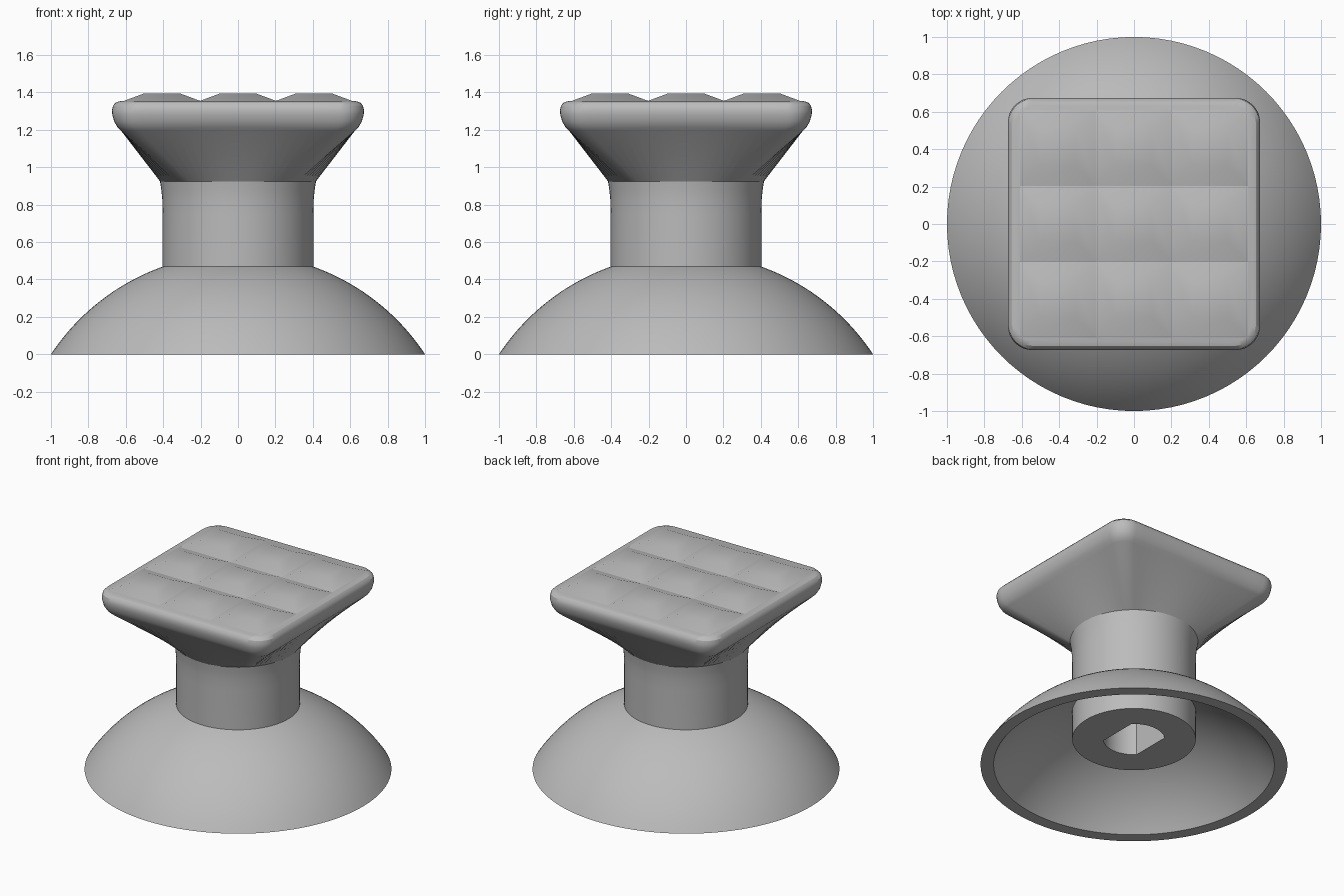
import bpy, bmesh, math

cube = bpy.data.objects.get("Cube")
if cube:
    bpy.data.objects.remove(cube, do_unlink=True)

grey = bpy.data.materials.new("mid_grey")
grey.use_nodes = True
COLOUR = (0.5, 0.5, 0.5, 1)
grey.diffuse_color = COLOUR
grey.node_tree.nodes["Principled BSDF"].inputs["Base Color"].default_value = COLOUR


def make_object(name, bm, angle=30):
    bmesh.ops.remove_doubles(bm, verts=bm.verts, dist=0.0001)
    bmesh.ops.recalc_face_normals(bm, faces=bm.faces)
    mesh = bpy.data.meshes.new(name)
    bm.to_mesh(mesh)
    bm.free()
    mesh.materials.append(grey)
    obj = bpy.data.objects.new(name, mesh)
    bpy.context.collection.objects.link(obj)
    smooth(obj, angle)
    return obj


def smooth(obj, angle=30):
    bpy.ops.object.select_all(action='DESELECT')
    obj.select_set(True)
    bpy.context.view_layer.objects.active = obj
    bpy.ops.object.shade_smooth_by_angle(angle=math.radians(angle))


def loft(name, rings, closed=False):
    """Skin a list of point rings; cap the ends or join the last to the first."""
    bm = bmesh.new()
    loops = [[bm.verts.new(p) for p in ring] for ring in rings]
    pairs = list(zip(loops, loops[1:]))
    if closed:
        pairs.append((loops[-1], loops[0]))
    else:
        bm.faces.new(loops[0])
        bm.faces.new(loops[-1])
    for a, b in pairs:
        for i in range(len(a)):
            j = (i + 1) % len(a)
            bm.faces.new((a[i], a[j], b[j], b[i]))
    return make_object(name, bm)


def circle(r, z, n=96):
    return [(r * math.cos(math.tau * i / n), r * math.sin(math.tau * i / n), z)
            for i in range(n)]


def rounded_square(half, radius, z, side=16, corner=8):
    points = []
    flat = half - radius
    for quarter in range(4):
        turn = quarter * math.pi / 2
        quad = [(half, -flat + 2 * flat * i / side) for i in range(side)]
        for i in range(corner):
            a = math.pi / 2 * i / corner
            quad.append((flat + radius * math.cos(a), flat + radius * math.sin(a)))
        c, s = math.cos(turn), math.sin(turn)
        points += [(x * c - y * s, x * s + y * c, z) for x, y in quad]
    return points


# Suction cup: a thick spherical shell
CENTRE = -0.66


def sphere_arc(rim, inner, steps=20):
    big = math.hypot(rim, CENTRE)
    start, end = math.asin(rim / big), math.asin(inner / big)
    angles = [start + (end - start) * i / steps for i in range(steps + 1)]
    return [(big * math.sin(a), CENTRE + big * math.cos(a)) for a in angles]


shell = sphere_arc(1, 0.39) + sphere_arc(0.915, 0.39)[::-1]
loft("suction_cup", [circle(r, z) for r, z in shell], closed=True)

# Neck with a slight flare at the top
neck_profile = [(0.403, 0.19), (0.403, 0.75), (0.405, 0.83), (0.41, 0.88), (0.417, 0.925)]
neck = loft("neck", [circle(r, z) for r, z in neck_profile])

# Socket with two flat sides, cut up into the neck
section = []
for middle in (math.pi / 2, -math.pi / 2):
    for i in range(17):
        a = middle + math.pi / 4 * (i / 8 - 1)
        section.append((0.2 * math.cos(a), 0.2 * math.sin(a)))
cutter = loft("socket_cutter", [[(x, y, z) for x, y in section] for z in (0.1, 0.7)])
cutter.hide_render = True
cut = neck.modifiers.new("socket", 'BOOLEAN')
cut.operation = 'DIFFERENCE'
cut.solver = 'EXACT'
cut.object = cutter
bpy.context.view_layer.objects.active = neck
bpy.ops.object.modifier_apply(modifier=cut.name)
bpy.data.objects.remove(cutter, do_unlink=True)
smooth(neck)

# Head: a round base blending into a square with a rolled edge
square_profile = [(0.625, 0.10, 1.195), (0.645, 0.11, 1.215), (0.662, 0.12, 1.245),
                  (0.672, 0.13, 1.28), (0.674, 0.13, 1.305), (0.668, 0.125, 1.33),
                  (0.652, 0.115, 1.347), (0.63, 0.10, 1.353)]
base = [(0.417 * x / math.hypot(x, y), 0.417 * y / math.hypot(x, y), 0.925)
        for x, y, z in rounded_square(*square_profile[0])]
loft("head", [base] + [rounded_square(*ring) for ring in square_profile])

# Grip pads: a grid of low flat-topped pyramids
PITCH = 0.406
bm = bmesh.new()
for col in (-1, 0, 1):
    for row in (-1, 0, 1):
        low, high = ([bm.verts.new((col * PITCH + sx * h, row * PITCH + sy * h, z))
                      for sx, sy in ((-1, -1), (1, -1), (1, 1), (-1, 1))]
                     for h, z in ((PITCH / 2, 1.355), (0.095, 1.395)))
        bm.faces.new(high)
        for i in range(4):
            j = (i + 1) % 4
            bm.faces.new((low[i], low[j], high[j], high[i]))
make_object("grip_pads", bm, 35)
